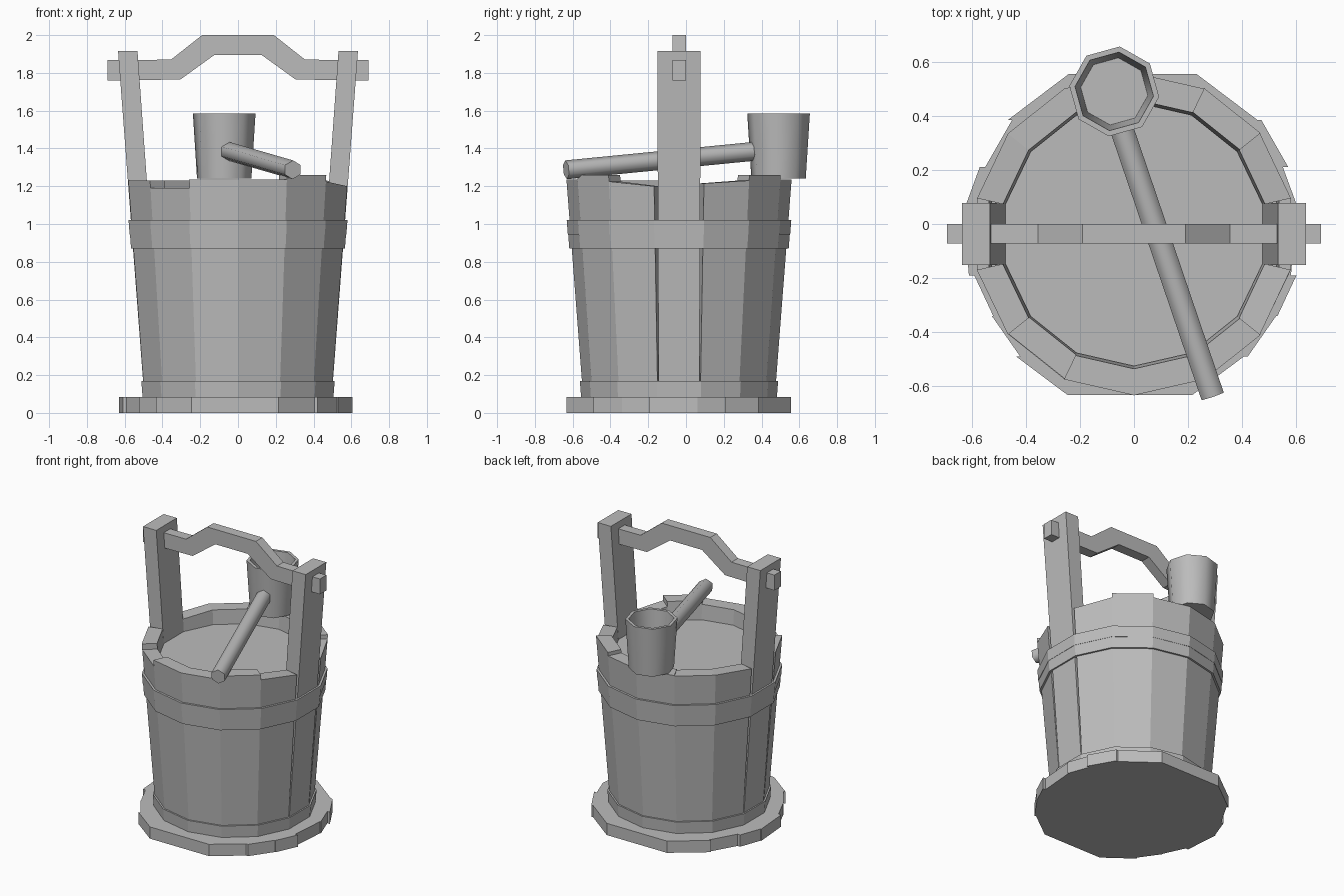
import bpy, bmesh, math
from mathutils import Vector, Matrix

cube = bpy.data.objects.get("Cube")
if cube:
    bpy.data.objects.remove(cube, do_unlink=True)

wood = bpy.data.materials.new("plain_grey")
wood.use_nodes = True
GREY = (0.5, 0.5, 0.5, 1)
wood.diffuse_color = GREY
wood.node_tree.nodes["Principled BSDF"].inputs["Base Color"].default_value = GREY

CY = -0.037           # bucket axis in y
SIDES = 14
STEP = math.tau / SIDES
WALL = 0.098


def finish(name, bm, smooth=None):
    bmesh.ops.recalc_face_normals(bm, faces=bm.faces)
    mesh = bpy.data.meshes.new(name)
    bm.to_mesh(mesh)
    bm.free()
    mesh.materials.append(wood)
    obj = bpy.data.objects.new(name, mesh)
    bpy.context.collection.objects.link(obj)
    if smooth:
        bpy.ops.object.select_all(action='DESELECT')
        obj.select_set(True)
        bpy.context.view_layer.objects.active = obj
        bpy.ops.object.shade_smooth_by_angle(angle=math.radians(smooth))
    return obj


def loft(name, first, second):
    """Solid between two matching outlines."""
    bm = bmesh.new()
    a = [bm.verts.new(p) for p in first]
    b = [bm.verts.new(p) for p in second]
    bm.faces.new(a)
    bm.faces.new(b)
    n = len(a)
    for i in range(n):
        j = (i + 1) % n
        bm.faces.new((a[i], a[j], b[j], b[i]))
    return finish(name, bm)


def lathe(name, profile, sides, centre, start, closed=True, smooth=None):
    """Revolve (radius, z) points; an open profile is capped at both ends."""
    bm = bmesh.new()
    rings = []
    for r, z in profile:
        rings.append([bm.verts.new((centre[0] + r * math.cos(start + math.tau * i / sides),
                                    centre[1] + r * math.sin(start + math.tau * i / sides), z))
                      for i in range(sides)])
    pairs = list(zip(rings, rings[1:]))
    if closed:
        pairs.append((rings[-1], rings[0]))
    else:
        bm.faces.new(rings[0])
        bm.faces.new(rings[-1])
    for a, b in pairs:
        for i in range(sides):
            j = (i + 1) % sides
            bm.faces.new((a[i], a[j], b[j], b[i]))
    return finish(name, bm, smooth)


def radius(z):
    return 0.507 + (z - 0.08) * 0.077


def polar(r, angle, z):
    return Vector((r * math.cos(angle), CY + r * math.sin(angle), z))


# Base planks running sideways, trimmed to a rough circle
edges = [-0.632, -0.49, -0.34, -0.19, 0.06, 0.21, 0.385, 0.555]
halves = [0.23, 0.42, 0.525, 0.595, 0.615, 0.56, 0.46, 0.235]
shifts = [-0.015, 0, 0.005, -0.015, -0.01, 0.01, -0.005]
for i, s in enumerate(shifts):
    y0, y1, h0, h1 = edges[i], edges[i + 1], halves[i], halves[i + 1]
    outline = [(s - h0, y0), (s + h0, y0), (s + h1, y1), (s - h1, y1)]
    loft(f"base_plank_{i + 1}", [(x, y, 0) for x, y in outline],
         [(x, y, 0.083) for x, y in outline])

# Wall staves with uneven tops: start and end height, None where a post stands
tops = [(1.235, 1.235), (1.26, 1.26), (1.225, 1.2), None, (1.215, 1.23), (1.26, 1.26),
        (1.235, 1.235), (1.235, 1.235), (1.23, 1.23), (1.23, 1.215), None,
        (1.23, 1.23), (1.19, 1.19), (1.235, 1.235)]
for k, top in enumerate(tops):
    if top is None:
        continue
    ends = []
    for side in (0, 1):
        a = -math.pi / 2 + (k + side) * STEP
        t = top[side]
        ends.append([polar(radius(0.08) - WALL, a, 0.08), polar(radius(0.08), a, 0.08),
                     polar(radius(t), a, t), polar(radius(t) - WALL, a, t)])
    loft(f"stave_{k + 1}", *ends)

# Inner surface and hoops
START = -math.pi / 2
lathe("inner_disc", [(0.488, 1.1), (0.488, 1.13)], SIDES, (0, CY), START, closed=False)
for name, z0, z1, out in (("bottom_hoop", 0.085, 0.168, 0.011),
                          ("lower_hoop", 0.87, 0.945, 0.013),
                          ("upper_hoop", 0.945, 1.022, 0.015)):
    lathe(name, [(radius(z0) - 0.03, z0), (radius(z0) + out, z0),
                 (radius(z1) + out, z1), (radius(z1) - 0.03, z1)],
          SIDES, (0, CY), START)

# Tall leaning posts
for name, s in (("left_post", 1), ("right_post", -1)):
    def section(inner, outer, half, z):
        return [(s * inner, CY - half, z), (s * outer, CY - half, z),
                (s * outer, CY + half, z), (s * inner, CY + half, z)]
    loft(name, section(0.4, 0.496, 0.108, 0.08), section(0.532, 0.635, 0.115, 1.915))

# Arched crossbar through the posts
half_bar = [(0.69, 1.76), (0.69, 1.868), (0.355, 1.87), (0.19, 2.0)]
under = [(0.125, 1.895), (0.305, 1.765)]
right_side = under + half_bar
outline = right_side + [(-x, z) for x, z in reversed(right_side)]
loft("crossbar", [(x, -0.072, z) for x, z in outline], [(x, 0.0, z) for x, z in outline])

# Ladle cup, hollow
lathe("ladle_cup", [(0.145, 1.24), (0.167, 1.585), (0.146, 1.585), (0.125, 1.27)],
      8, (-0.073, 0.49), math.radians(83), closed=False, smooth=50)

# Ladle handle resting across the rim
tip, root = Vector((0.29, -0.635, 1.287)), Vector((-0.05, 0.365, 1.385))
axis = root - tip
bm = bmesh.new()
bmesh.ops.create_cone(bm, cap_ends=True, segments=6, radius1=0.05, radius2=0.05,
                      depth=axis.length,
                      matrix=Matrix.Translation((tip + root) / 2)
                      @ axis.to_track_quat('Z', 'Y').to_matrix().to_4x4())
finish("ladle_handle", bm, 65)
